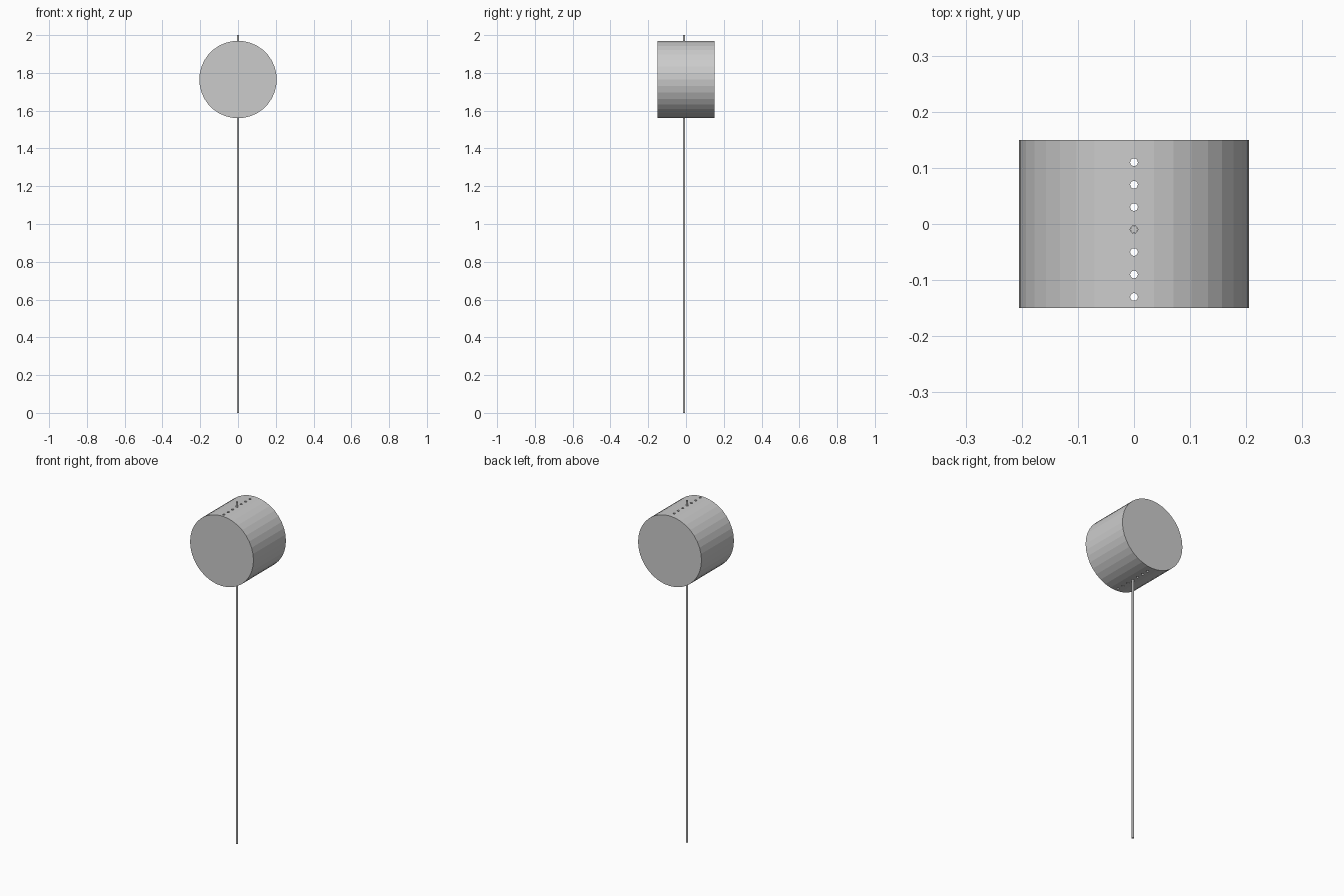
import bpy, math

if "Cube" in bpy.data.objects:
    bpy.data.objects.remove(bpy.data.objects["Cube"])

SIDES = 36
R, DEPTH, ZC = 0.205, 0.30, 1.765
ROD_Y = -0.01

grey = bpy.data.materials.new("light_grey")
grey.diffuse_color = (0.6, 0.6, 0.6, 1)
grey.use_nodes = True
grey.node_tree.nodes["Principled BSDF"].inputs["Base Color"].default_value = grey.diffuse_color


def cylinder(name, r, depth, loc, rot=(0, 0, 0), sides=24):
    bpy.ops.mesh.primitive_cylinder_add(vertices=sides, radius=r, depth=depth,
                                        location=loc, rotation=rot)
    ob = bpy.context.object
    ob.name = name
    ob.data.materials.append(grey)
    return ob


# hammer-like drum lying along y, with a flat facet on top
drum = cylinder("drum", R, DEPTH, (0, 0, ZC), (math.pi / 2, 0, 0), SIDES)

# row of seven vertical holes drilled through the drum
holes = []
for i in range(7):
    y = -0.13 + 0.04 * i
    holes.append(cylinder("hole_cutter", 0.0068, 0.6, (0, y, ZC)))
bpy.ops.object.select_all(action='DESELECT')
for h in holes:
    h.select_set(True)
bpy.context.view_layer.objects.active = holes[0]
bpy.ops.object.join()
cutter = bpy.context.object

mod = drum.modifiers.new("drill", 'BOOLEAN')
mod.operation = 'DIFFERENCE'
mod.solver = 'EXACT'
mod.object = cutter
bpy.ops.object.select_all(action='DESELECT')
drum.select_set(True)
bpy.context.view_layer.objects.active = drum
bpy.ops.object.modifier_apply(modifier=mod.name)
bpy.data.objects.remove(cutter, do_unlink=True)

# long thin rod through the hole nearest the middle
rod = cylinder("rod", 0.006, 2.0, (0, ROD_Y, 1.0))
bpy.ops.object.shade_smooth_by_angle(angle=math.radians(30))
